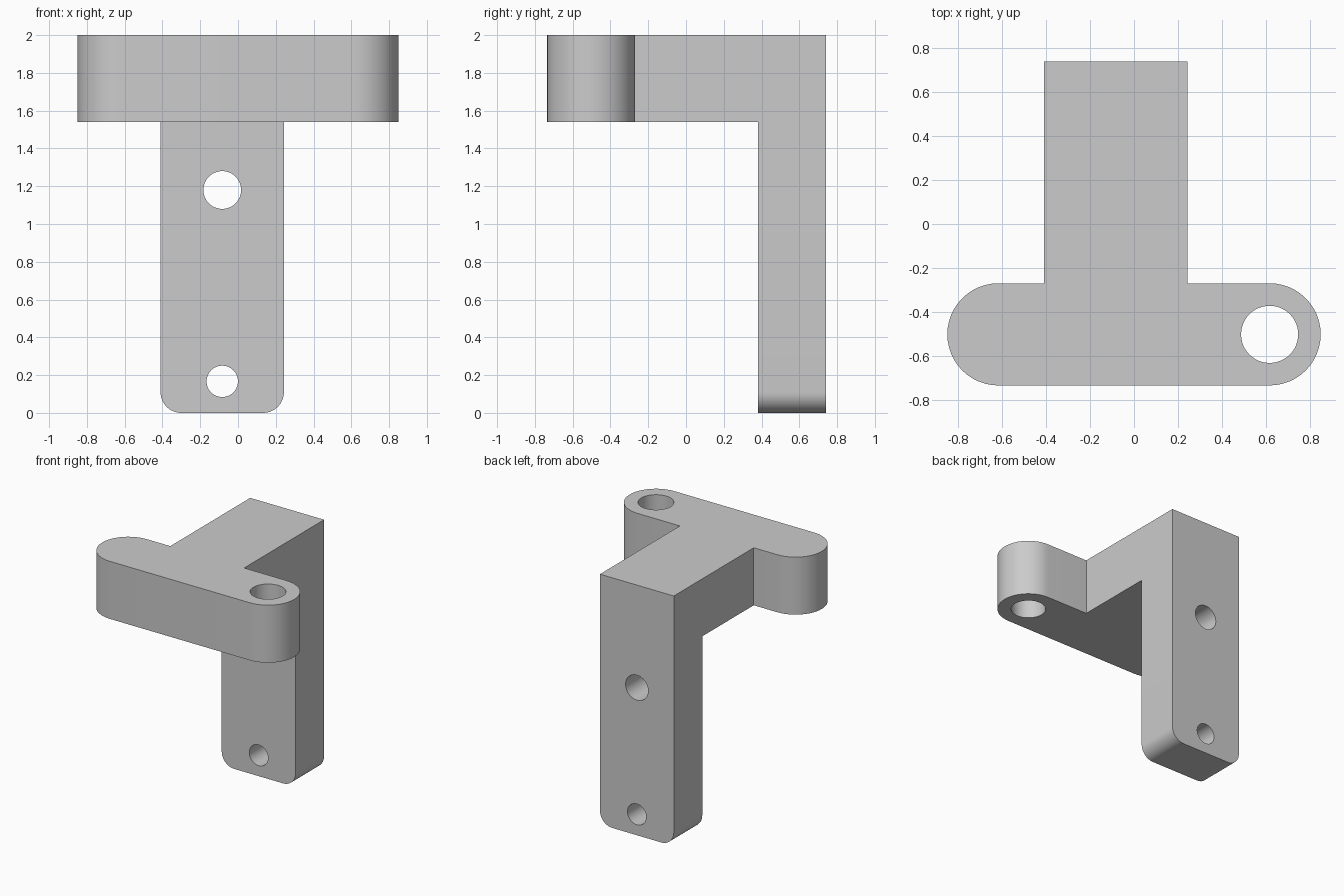
import bpy
import bmesh
from math import cos, sin, pi, radians
from mathutils import Matrix, Vector

if "Cube" in bpy.data.objects:
    bpy.data.objects.remove(bpy.data.objects["Cube"], do_unlink=True)

grey = bpy.data.materials.new("plain grey")
grey.use_nodes = True
grey.diffuse_color = (0.6, 0.6, 0.6, 1)
grey.node_tree.nodes["Principled BSDF"].inputs["Base Color"].default_value = (0.6, 0.6, 0.6, 1)

UPRIGHT = Matrix.Rotation(pi / 2, 4, "X")  # profile (x, y) becomes (x, z), extruded to -y


def arc(cx, cy, r, start, end, steps=24):
    angles = [radians(start + (end - start) * i / steps) for i in range(steps + 1)]
    return [(cx + r * cos(a), cy + r * sin(a)) for a in angles]


def prism(name, outline, low, high, turn=Matrix()):
    """Extrude a closed outline from low to high, then turn it into place."""
    bm = bmesh.new()
    base = bm.faces.new([bm.verts.new((x, y, low)) for x, y in outline])
    grown = bmesh.ops.extrude_face_region(bm, geom=[base])["geom"]
    bmesh.ops.translate(bm, vec=Vector((0, 0, high - low)),
                        verts=[v for v in grown if isinstance(v, bmesh.types.BMVert)])
    bmesh.ops.recalc_face_normals(bm, faces=bm.faces)
    bm.transform(turn)
    mesh = bpy.data.meshes.new(name)
    bm.to_mesh(mesh)
    bm.free()
    mesh.materials.append(grey)
    obj = bpy.data.objects.new(name, mesh)
    bpy.context.collection.objects.link(obj)
    return obj


def combine(target, tool, operation):
    """Apply a boolean and discard its tool."""
    mod = target.modifiers.new(operation, "BOOLEAN")
    mod.operation, mod.object, mod.solver = operation, tool, "EXACT"
    bpy.context.view_layer.objects.active = target
    bpy.ops.object.modifier_apply(modifier=mod.name)
    bpy.data.objects.remove(tool, do_unlink=True)


left, right = -0.41, 0.243      # sides of the stem and leg
front, back = -0.735, 0.74
bar_back, under, top = -0.27, 1.54, 2.0
r = (bar_back - front) / 2
mid_y, end_x = front + r, 0.85 - r
hole_x = (left + right) / 2

# T-shaped top plate with rounded bar ends
plate = (arc(-end_x, mid_y, r, 270, 90) + [(left, bar_back), (left, back), (right, back),
         (right, bar_back)] + arc(end_x, mid_y, r, 90, -90))
bracket = prism("bracket", plate, under, top)

# Upright leg with rounded bottom corners
c = 0.11
leg = ([(right, 1.8), (left, 1.8)] + arc(left + c, c, c, 180, 270, 12)
       + arc(right - c, c, c, 270, 360, 12))
combine(bracket, prism("leg", leg, -back, -0.38, UPRIGHT), "UNION")

# Bolt holes through the leg, and the pivot hole through the bar
for z, radius in ((1.18, 0.1), (0.167, 0.083)):
    circle = arc(hole_x, z, radius, 0, 360, 48)[:-1]
    combine(bracket, prism("leg_hole", circle, -1, 0, UPRIGHT), "DIFFERENCE")
circle = arc(end_x, mid_y, 0.13, 0, 360, 48)[:-1]
combine(bracket, prism("bar_hole", circle, 1.3, 2.2), "DIFFERENCE")

# Smooth the curved walls, keep the edges crisp
bpy.ops.object.select_all(action="DESELECT")
bracket.select_set(True)
bpy.context.view_layer.objects.active = bracket
bpy.ops.object.shade_smooth_by_angle(angle=radians(30))
